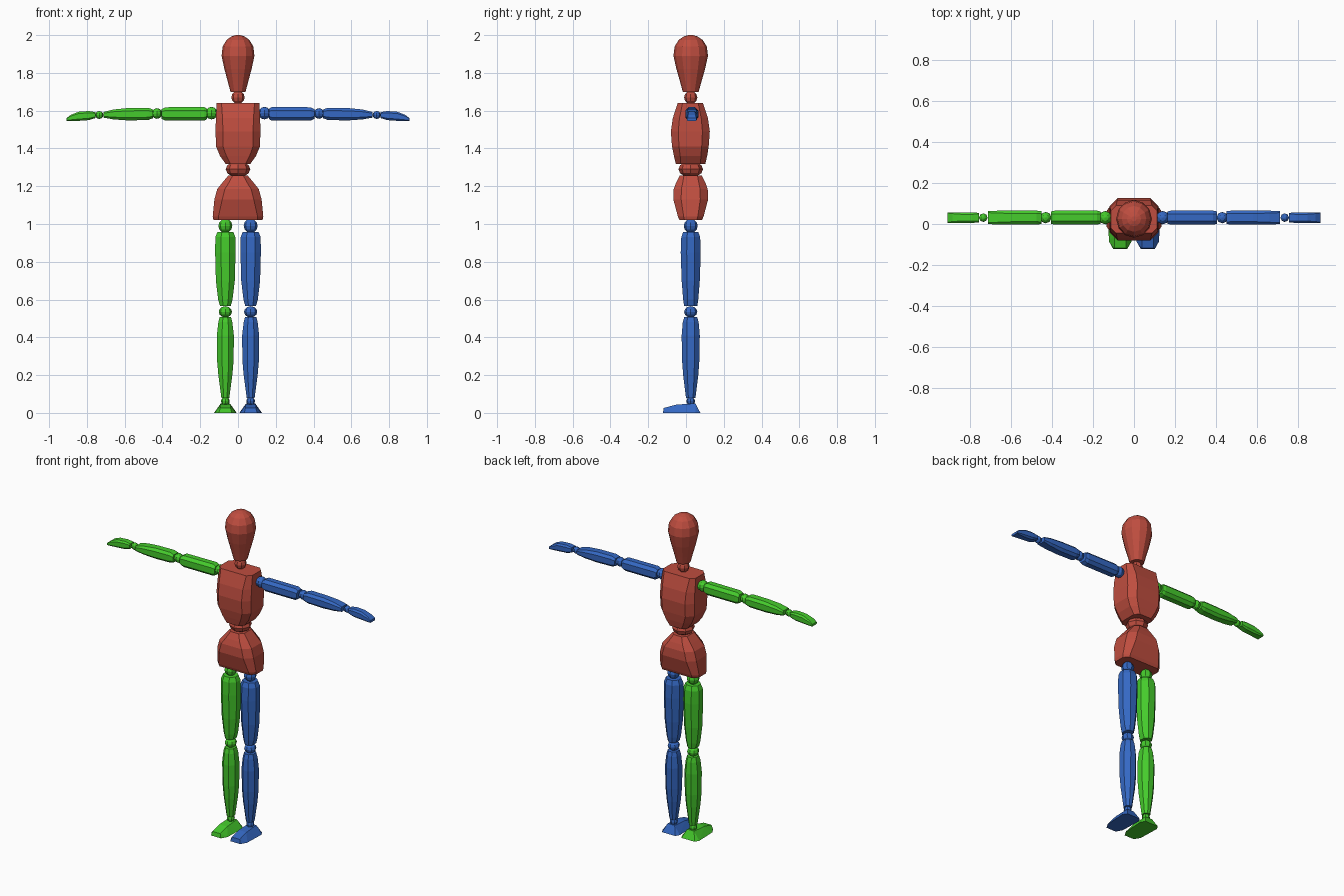
import bpy, bmesh, math
from mathutils import Vector

if "Cube" in bpy.data.objects:
    bpy.data.objects.remove(bpy.data.objects["Cube"])

CY = 0.025      # depth of the body's centre line
ARM_Y = 0.031


def material(name, rgb):
    m = bpy.data.materials.new(name)
    m.diffuse_color = (*rgb, 1)
    m.use_nodes = True
    m.node_tree.nodes["Principled BSDF"].inputs["Base Color"].default_value = m.diffuse_color
    return m


RED = material("brick_red", (0.52, 0.075, 0.05))
GREEN = material("leaf_green", (0.06, 0.60, 0.025))
BLUE = material("royal_blue", (0.035, 0.14, 0.55))


def finish(bm, name, mat):
    bmesh.ops.recalc_face_normals(bm, faces=bm.faces)
    me = bpy.data.meshes.new(name)
    bm.to_mesh(me)
    bm.free()
    me.materials.append(mat)
    ob = bpy.data.objects.new(name, me)
    bpy.context.collection.objects.link(ob)
    return ob


def octagon(a, b, c):
    """Rectangle of half sizes a, b with corners cut by fraction c."""
    k = c * min(a, b)
    return [(a, b - k), (a - k, b), (k - a, b), (-a, b - k),
            (-a, k - b), (k - a, -b), (a - k, -b), (a, k - b)]


def skin(name, mat, rings):
    bm = bmesh.new()
    vs = [[bm.verts.new(p) for p in r] for r in rings]
    n = len(vs[0])
    for r, s in zip(vs, vs[1:]):
        for i in range(n):
            j = (i + 1) % n
            bm.faces.new((r[i], r[j], s[j], s[i]))
    bm.faces.new(vs[0])
    bm.faces.new(vs[-1])
    return finish(bm, name, mat)


def upright(name, mat, x, stations, c):
    """Stations: height, half width, half depth, centre y."""
    skin(name, mat, [[(x + u, y + v, z) for u, v in octagon(w, d, c)]
                     for z, w, d, y in stations])


def sideways(name, mat, side, stations, c):
    """Stations: distance out, low z, high z, half depth."""
    skin(name, mat, [[(side * x, ARM_Y + u, (lo + hi) / 2 + v)
                      for u, v in octagon(d, (hi - lo) / 2, c)]
                     for x, lo, hi, d in stations])


def ball(name, mat, pos, r, squash=1.0):
    bm = bmesh.new()
    bmesh.ops.create_uvsphere(bm, u_segments=8, v_segments=6, radius=r)
    for v in bm.verts:
        v.co = Vector((v.co.x, v.co.y, v.co.z * squash)) + Vector(pos)
    finish(bm, name, mat)


# Head: twelve-sided egg tapering to the chin
head = [(1.70, .040), (1.75, .053), (1.82, .072), (1.89, .087),
        (1.94, .081), (1.975, .060), (1.993, .034), (2.0, .012)]
skin("head", RED, [[(r * math.cos(i * math.pi / 6),
                     CY + 1.05 * r * math.sin(i * math.pi / 6), z)
                    for i in range(12)] for z, r in head])
ball("neck", RED, (0, CY, 1.67), .035)

# Trunk
upright("chest", RED, 0, [
    (1.318, .065, .078, .024), (1.36, .095, .088, .024),
    (1.41, .116, .097, .023), (1.49, .119, .103, .023),
    (1.56, .117, .093, .023), (1.64, .113, .067, .023)], .38)
ball("waist", RED, (0, CY, 1.29), .065, .65)
upright("pelvis", RED, 0, [
    (1.022, .130, .060, CY), (1.04, .134, .068, CY),
    (1.13, .125, .092, CY), (1.185, .110, .090, CY),
    (1.22, .082, .077, CY), (1.258, .050, .058, CY)], .45)

for side, label, mat in ((-1, "right", GREEN), (1, "left", BLUE)):
    x = side * .067

    # Leg
    ball(label + "_hip", mat, (x, CY, .99), .037)
    upright(label + "_thigh", mat, x, [
        (.565, .028, .035, CY), (.60, .038, .040, CY), (.70, .050, .048, CY),
        (.85, .054, .053, CY), (.93, .053, .050, CY),
        (.958, .042, .040, CY)], .6)
    ball(label + "_knee", mat, (x, CY, .535), .035, .85)
    upright(label + "_shin", mat, x, [
        (.08, .021, .025, CY), (.20, .037, .040, CY), (.28, .044, .046, CY),
        (.41, .045, .048, CY), (.48, .037, .042, CY),
        (.508, .030, .034, CY)], .6)
    ball(label + "_ankle", mat, (x, CY, .062), .023)

    # Foot: hull of a wide sole and a narrow instep
    bm = bmesh.new()
    for s in (-1, 1):
        for u, y, z in ((.034, -.122, 0), (.055, -.085, 0), (.060, .05, 0),
                        (.045, .076, 0), (.027, -.118, .026),
                        (.027, -.05, .044), (.024, .05, .05)):
            bm.verts.new((x + s * u, y, z))
    bmesh.ops.convex_hull(bm, input=bm.verts)
    bmesh.ops.dissolve_limit(bm, angle_limit=.03, verts=bm.verts, edges=bm.edges)
    finish(bm, label + "_foot", mat)

    # Arm
    ball(label + "_shoulder", mat, (side * .14, ARM_Y, 1.587), .033)
    sideways(label + "_upper_arm", mat, side, [
        (.163, 1.556, 1.610, .030), (.180, 1.547, 1.619, .034),
        (.385, 1.547, 1.618, .034), (.404, 1.557, 1.608, .030)], .5)
    ball(label + "_elbow", mat, (side * .43, ARM_Y, 1.585), .028)
    sideways(label + "_forearm", mat, side, [
        (.450, 1.560, 1.606, .031), (.475, 1.551, 1.615, .034),
        (.58, 1.548, 1.614, .034), (.66, 1.554, 1.606, .034),
        (.712, 1.563, 1.593, .031)], .45)
    ball(label + "_wrist", mat, (side * .734, ARM_Y, 1.577), .021)
    sideways(label + "_hand", mat, side, [
        (.754, 1.561, 1.592, .023), (.79, 1.550, 1.598, .026),
        (.845, 1.546, 1.594, .026), (.885, 1.545, 1.578, .026),
        (.908, 1.546, 1.560, .025)], .4)
